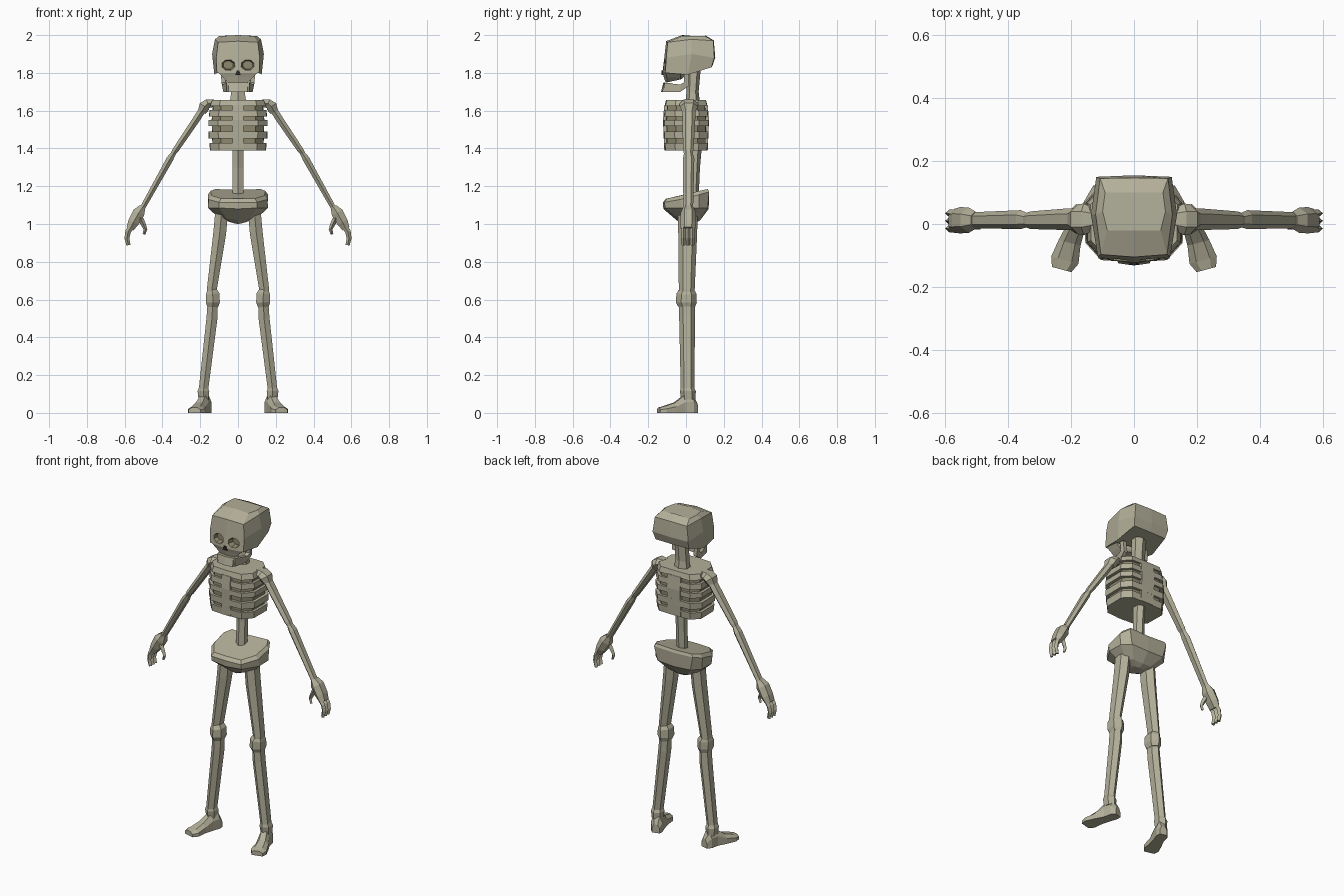
import bpy, bmesh, math
from mathutils import Vector


def material(name, rgb):
    m = bpy.data.materials.new(name)
    m.diffuse_color = (*rgb, 1)
    return m


BONE = material("bone", (0.45, 0.43, 0.32))
RECESS = material("shaded bone", (0.27, 0.25, 0.16))
DARK = material("dark cavity", (0.03, 0.025, 0.02))


def loft(name, rings, mat=BONE, mirror=False):
    """Skin equal-length closed rings and cap both ends."""
    bm = bmesh.new()
    loops = [[bm.verts.new(p) for p in r] for r in rings]
    n = len(loops[0])
    for a, b in zip(loops, loops[1:]):
        for i in range(n):
            j = (i + 1) % n
            bm.faces.new((a[i], a[j], b[j], b[i]))
    bm.faces.new(loops[0])
    bm.faces.new(loops[-1])
    bmesh.ops.recalc_face_normals(bm, faces=bm.faces)
    me = bpy.data.meshes.new(name)
    bm.to_mesh(me)
    bm.free()
    me.materials.append(mat)
    ob = bpy.data.objects.new(name, me)
    bpy.context.collection.objects.link(ob)
    if mirror:
        ob.modifiers.new("mirror", 'MIRROR').use_mirror_merge = False
    return ob


def sym(half):
    """Half ring from front centre to back centre, completed across x."""
    return half + [(-x, y, z) for x, y, z in reversed(half[1:-1])]


def tube(name, pts, n=6, mirror=True):
    """Tube along (x, y, z, half width, half depth) stations, depth along y."""
    rings = []
    c = math.cos(math.pi / n) if n == 6 else 1
    for i, p in enumerate(pts):
        d = Vector(pts[min(i + 1, len(pts) - 1)][:3]) - Vector(pts[max(i - 1, 0)][:3])
        d.y = 0
        v = Vector((0, 1, 0))
        u = d.normalized().cross(v)
        ring = []
        for k in range(n):
            a = math.pi / 2 + 2 * math.pi * k / n
            ring.append(Vector(p[:3]) + u * (math.cos(a) * p[3] / c) + v * (math.sin(a) * p[4]))
        rings.append(ring)
    return loft(name, rings, mirror=mirror)


def box(name, x0, x1, y0, y1, z0, z1, mat=BONE, mirror=False):
    return loft(name, [[(x0, y0, z), (x1, y0, z), (x1, y1, z), (x0, y1, z)] for z in (z0, z1)],
                mat, mirror)


# Cranium
cranium = loft("cranium", [
    sym([(0, -.02, 2.0), (.085, -.02, 1.995), (.10, .04, 1.995), (.092, .10, 1.995), (0, .10, 2.0)]),
    sym([(0, -.105, 1.968), (.105, -.097, 1.962), (.122, .03, 1.978), (.108, .145, 1.97), (0, .147, 1.972)]),
    sym([(0, -.115, 1.88), (.115, -.104, 1.88), (.137, .03, 1.90), (.12, .15, 1.88), (0, .155, 1.88)]),
    sym([(0, -.125, 1.80), (.112, -.110, 1.80), (.125, .01, 1.79), (.11, .135, 1.83), (0, .137, 1.83)]),
])

# Eye sockets, tapered inward
for side in (-1, 1):
    rings = []
    for y, r in ((-.15, .042), (-.085, .025)):
        rings.append([(side * .052 + 1.12 * r * math.cos(a), y, 1.842 + .9 * r * math.sin(a))
                      for a in [math.pi / 8 + k * math.pi / 4 for k in range(8)]])
    cutter = loft("eye_socket_cutter", rings, RECESS)
    cutter.hide_render = True
    cutter.hide_set(True)
    mod = cranium.modifiers.new("eye_socket", 'BOOLEAN')
    mod.object = cutter
    mod.operation = 'DIFFERENCE'
    mod.solver = 'EXACT'
    mod.material_mode = 'TRANSFER'

# Nose hole
loft("nose_hole", [[(-.014, y, 1.79), (.014, y, 1.79), (.007, y, 1.813), (-.007, y, 1.813)]
                   for y in (-.1285, -.1205)], DARK)

# Upper jaw, lower jaw and jaw hinges
loft("upper_jaw", [
    sym([(0, -.125, 1.802), (.105, -.108, 1.802), (.10, -.03, 1.80), (0, -.01, 1.80)]),
    sym([(0, -.118, 1.78), (.078, -.102, 1.775), (.075, -.03, 1.775), (0, -.01, 1.78)]),
    sym([(0, -.108, 1.75), (.052, -.100, 1.75), (.05, -.03, 1.765), (0, -.02, 1.77)]),
])
loft("chin", [
    sym([(0, -.120, 1.748), (.05, -.115, 1.748), (.07, -.075, 1.745), (0, -.075, 1.745)]),
    sym([(0, -.132, 1.70), (.05, -.125, 1.70), (.068, -.075, 1.70), (0, -.075, 1.70)]),
])
loft("jaw_side", [
    [(.045, -.115, 1.70), (.06, -.115, 1.70), (.06, -.115, 1.748), (.045, -.115, 1.748)],
    [(.055, -.03, 1.70), (.078, -.03, 1.70), (.082, -.03, 1.738), (.06, -.03, 1.738)],
    [(.06, .015, 1.73), (.083, .015, 1.73), (.088, -.01, 1.75), (.065, -.01, 1.75)],
    [(.065, .012, 1.80), (.088, .012, 1.80), (.09, -.012, 1.80), (.067, -.012, 1.80)],
], mirror=True)

# Neck and lower spine
tube("neck", [(0, .04, 1.86, .038, .036), (0, .04, 1.80, .036, .036),
              (0, .035, 1.70, .036, .032), (0, .035, 1.63, .045, .04)], mirror=False)
tube("spine", [(0, .045, 1.42, .028, .04), (0, .042, 1.30, .028, .032),
               (0, .035, 1.14, .028, .032)], mirror=False)


# Rib cage: recessed core, rib slabs, breastbone and back plate
def rib_ring(z, s):
    half = [(0, -.12), (.105, -.115), (.155, -.06), (.157, .07), (.11, .118), (0, .12)]
    return sym([(x * s, y * s, z) for x, y in half])


loft("rib_cage_core", [rib_ring(1.40, .86), rib_ring(1.55, .89), rib_ring(1.645, .84)], RECESS)
for z0, z1, s0, s1 in ((1.625, 1.657, .95, .88), (1.57, 1.603, .98, .96), (1.52, 1.55, 1, 1),
                       (1.452, 1.49, .99, 1), (1.388, 1.43, .94, .97)):
    loft("rib", [rib_ring(z0, s0), rib_ring(z1, s1)])
loft("breastbone", [[(-.03, -y, z), (.03, -y, z), (.03, -.08, z), (-.03, -.08, z)]
                    for z, y in ((1.389, .115), (1.55, .122), (1.63, .115))])
loft("back_plate", [[(-.045, y, z), (.045, y, z), (.045, .08, z), (-.045, .08, z)]
                    for z, y in ((1.389, .115), (1.55, .122), (1.63, .115))])

# Pelvis, higher at the back
loft("pelvis", [
    sym([(0, -.105, 1.135), (.09, -.10, 1.135), (.14, -.03, 1.15), (.145, .07, 1.175),
         (.12, .115, 1.185), (0, .115, 1.18)]),
    sym([(0, -.122, 1.115), (.10, -.115, 1.115), (.157, -.03, 1.13), (.16, .07, 1.155),
         (.13, .122, 1.17), (0, .122, 1.165)]),
    sym([(0, -.12, 1.08), (.10, -.11, 1.085), (.158, -.02, 1.085), (.155, .07, 1.085),
         (.11, .115, 1.085), (0, .12, 1.08)]),
    sym([(0, -.05, 1.02), (.06, -.045, 1.03), (.10, .0, 1.03), (.09, .04, 1.03),
         (.06, .07, 1.025), (0, .075, 1.02)]),
    sym([(0, -.02, 1.0), (.025, -.015, 1.005), (.035, .0, 1.008), (.035, .03, 1.008),
         (.025, .045, 1.005), (0, .05, 1.005)]),
])

# Legs
tube("thigh_bone", [(.086, .01, 1.07, .034, .052), (.097, .009, .95, .034, .05),
                    (.139, .004, .65, .026, .042), (.139, .004, .62, .026, .042)])
tube("knee", [(.139, .003, .65, .026, .042), (.134, .002, .63, .036, .053),
              (.133, .002, .585, .037, .055), (.134, .004, .56, .028, .044)])
tube("shin_bone", [(.134, .004, .58, .027, .042), (.138, .006, .50, .029, .042),
                   (.182, .008, .13, .025, .036), (.183, .01, .115, .031, .042),
                   (.183, .012, .07, .026, .038)])

# Feet, turned slightly outward
across = Vector((.965, .26, 0))
foot = []
for x, y, w, h in ((.163, .058, .022, .05), (.172, .035, .033, .095), (.185, -.01, .03, .095),
                   (.205, -.06, .036, .055), (.22, -.115, .045, .036), (.23, -.145, .032, .028)):
    foot.append([Vector((x, y, 0)) + across * (u * w) + Vector((0, 0, v * h))
                 for u, v in ((-1, 0), (1, 0), (1, .6), (.5, 1), (-.5, 1), (-1, .6))])
loft("foot", foot, mirror=True)

# Arms
tube("shoulder", [(.125, .015, 1.64, .018, .035), (.16, .015, 1.637, .024, .05),
                  (.178, .015, 1.622, .03, .048), (.192, .015, 1.592, .022, .034)])
tube("upper_arm", [(.175, .016, 1.625, .018, .034), (.22, .015, 1.555, .019, .034),
                   (.33, .012, 1.392, .016, .028), (.345, .012, 1.37, .012, .022)])
tube("forearm", [(.338, .012, 1.38, .012, .022), (.36, .014, 1.345, .018, .03),
                 (.50, .012, 1.095, .014, .026), (.515, .012, 1.07, .017, .028)])

# Hands: palm, three fingers and a thumb
tube("palm", [(.505, .012, 1.09, .017, .028), (.525, .012, 1.06, .032, .04),
              (.553, .012, 1.01, .029, .042), (.572, .01, .975, .02, .038)])
for y in (-.014, .01, .034):
    tube("finger", [(.556, y, 1.0, .016, .011), (.582, y, .96, .015, .013),
                    (.588, y, .925, .013, .012), (.580, y, .888, .011, .01)], n=4)
tube("thumb", [(.522, 0, 1.04, .016, .018), (.502, -.004, 1.0, .013, .014),
               (.490, -.006, .972, .010, .012), (.498, -.006, .945, .007, .009)], n=4)
